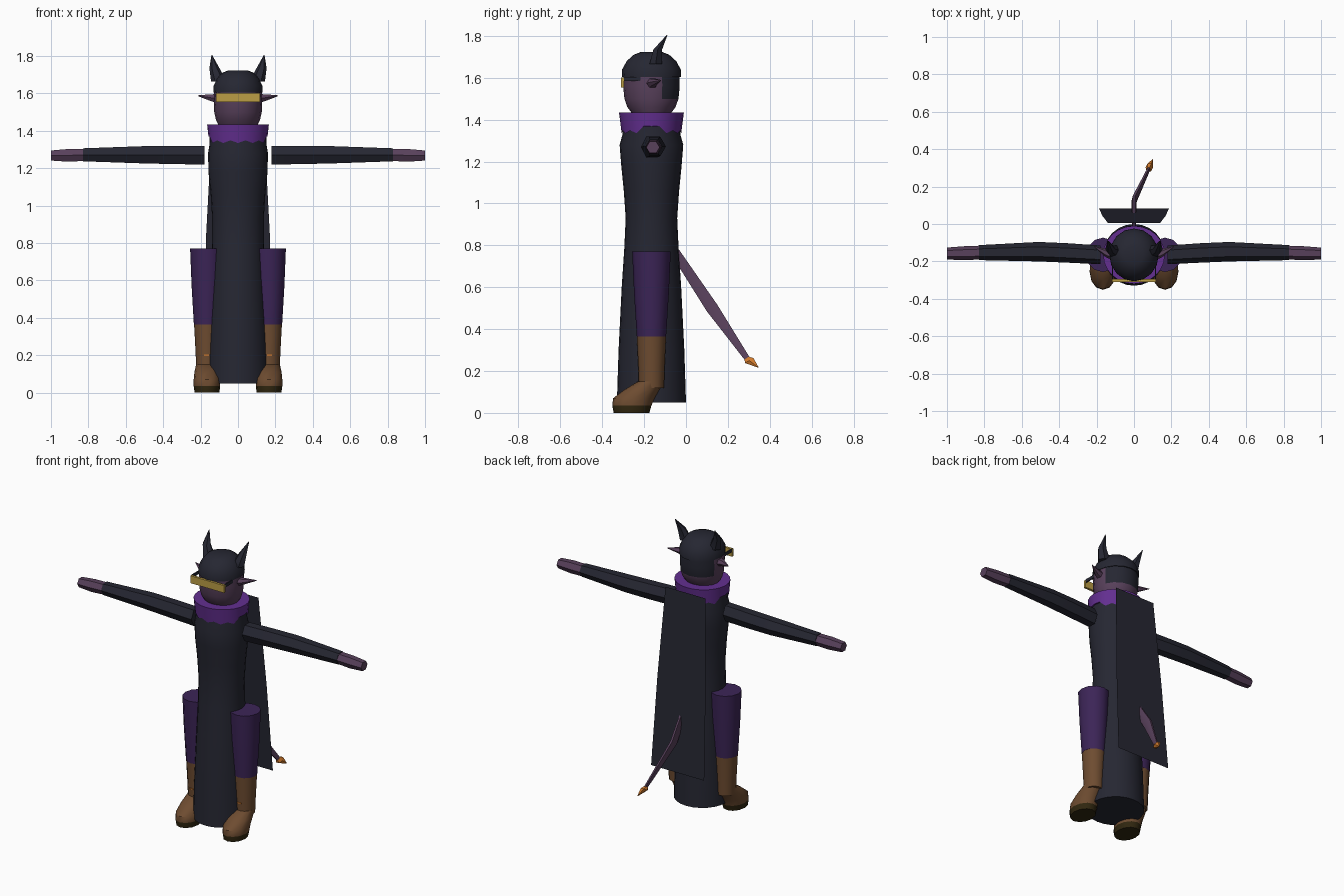
import bpy, bmesh, math
from mathutils import Vector

cube = bpy.data.objects.get("Cube")
if cube:
    bpy.data.objects.remove(cube, do_unlink=True)

X, Y, Z = Vector((1, 0, 0)), Vector((0, 1, 0)), Vector((0, 0, 1))
MID = -0.165  # depth of the body's axis


def material(name, r, g, b):
    m = bpy.data.materials.new(name)
    m.use_nodes = True
    m.diffuse_color = (r, g, b, 1)
    m.node_tree.nodes["Principled BSDF"].inputs["Base Color"].default_value = (r, g, b, 1)
    return m


BLACK = material("black cloth", 0.019, 0.020, 0.032)
VIOLET = material("violet collar", 0.125, 0.028, 0.28)
PLUM = material("plum trousers", 0.045, 0.018, 0.095)
SKIN = material("mauve skin", 0.098, 0.052, 0.105)
BROWN = material("brown leather", 0.155, 0.072, 0.03)
SOLE = material("dark sole", 0.03, 0.02, 0.005)
GOLD = material("gold visor", 0.5, 0.34, 0.06)
ORANGE = material("orange tip", 0.62, 0.19, 0.025)


def finish(name, bm, mats, rule=None, angle=40):
    bmesh.ops.recalc_face_normals(bm, faces=bm.faces)
    for f in bm.faces:
        f.smooth = True
        if rule:
            f.material_index = int(rule(f.calc_center_median()))
    me = bpy.data.meshes.new(name)
    bm.to_mesh(me)
    bm.free()
    me.set_sharp_from_angle(angle=math.radians(angle))
    for m in mats:
        me.materials.append(m)
    ob = bpy.data.objects.new(name, me)
    bpy.context.collection.objects.link(ob)
    return ob


def loft(name, sections, mats, sides=16, u=X, v=Y, rule=None, angle=40):
    """Skin elliptical sections (centre, radius along u, radius along v)."""
    bm = bmesh.new()
    rings = []
    for centre, ru, rv in sections:
        turns = [2 * math.pi * i / sides for i in range(sides)]
        rings.append([bm.verts.new(Vector(centre) + u * ru * math.cos(t) + v * rv * math.sin(t))
                      for t in turns])
    for a, b in zip(rings, rings[1:]):
        for i in range(sides):
            j = (i + 1) % sides
            bm.faces.new((a[i], a[j], b[j], b[i]))
    bm.faces.new(rings[0])
    bm.faces.new(rings[-1])
    return finish(name, bm, mats, rule, angle)


def upright(profile, x=0):
    """Profile rows (height, half width, half depth) on the body's axis."""
    return [((x, MID, z), rx, ry) for z, rx, ry in profile]


def box(name, lo, hi, mat):
    bm = bmesh.new()
    bmesh.ops.create_cube(bm, size=1)
    lo, hi = Vector(lo), Vector(hi)
    for vert in bm.verts:
        vert.co = (lo + hi) / 2 + vert.co * (hi - lo)
    return finish(name, bm, [mat])


# Long robe
loft("robe", upright([(0.05, 0.165, 0.165), (0.3, 0.158, 0.157), (0.6, 0.146, 0.142),
                      (0.78, 0.14, 0.13), (0.93, 0.138, 0.123), (1.06, 0.146, 0.132),
                      (1.18, 0.158, 0.144), (1.28, 0.16, 0.152), (1.33, 0.152, 0.138),
                      (1.41, 0.15, 0.142)]), [BLACK], 24)

# Collar with a ragged lower hem that rises over the shoulders
collar = loft("collar", upright([(1.335, 0.158, 0.142), (1.435, 0.165, 0.155)]), [VIOLET], 24)
for i, vert in enumerate(collar.data.vertices):
    if vert.co.z < 1.4:
        vert.co.z += 0.035 if abs(vert.co.x) > 0.14 else 0.014 * (i % 2)

# Head, with hair covering the back of the skull
loft("head", upright([(1.42, 0.1, 0.085), (1.46, 0.118, 0.115), (1.5, 0.127, 0.129),
                      (1.56, 0.13, 0.135), (1.62, 0.128, 0.134)]), [SKIN, BLACK], 16,
     rule=lambda c: c.z > 1.5 and c.y > -0.135)
loft("hair_cap", upright([(1.605, 0.132, 0.141), (1.64, 0.131, 0.14), (1.68, 0.112, 0.118),
                          (1.71, 0.085, 0.085), (1.724, 0.05, 0.05)]), [BLACK], 16)
box("visor", (-0.118, -0.31, 1.555), (0.118, -0.295, 1.602), GOLD)

for s, side in ((1, "left"), (-1, "right")):
    # Strap, ear and horn
    box(side + "_visor_strap", (s * 0.112, -0.297, 1.585), (s * 0.118, -0.2, 1.605), BLACK)
    loft(side + "_ear", [((s * 0.11, MID, 1.572), 0.03, 0.028),
                         ((s * 0.15, -0.155, 1.578), 0.023, 0.02),
                         ((s * 0.215, -0.12, 1.588), 0.002, 0.002)], [SKIN], 6, Y, Z)
    loft(side + "_horn", [((s * 0.102, -0.145, 1.665), 0.042, 0.034),
                          ((s * 0.126, -0.135, 1.735), 0.027, 0.024),
                          ((s * 0.14, -0.09, 1.805), 0.002, 0.002)], [BLACK], 6)

    # Sleeve and hand
    loft(side + "_sleeve", [((s * 0.178, MID, 1.27), 0.05, 0.058),
                            ((s * 0.35, -0.155, 1.271), 0.052, 0.056),
                            ((s * 0.51, -0.148, 1.272), 0.052, 0.053),
                            ((s * 0.83, -0.153, 1.272), 0.04, 0.04)], [BLACK], 6, Y, Z)
    loft(side + "_hand", [((s * 0.825, -0.153, 1.271), 0.037, 0.037),
                          ((s * 0.91, -0.156, 1.269), 0.037, 0.039),
                          ((s, -0.158, 1.268), 0.032, 0.031)], [SKIN], 6, Y, Z)

    # Trouser leg and boot
    leg_x = s * 0.166
    loft(side + "_trouser_leg", upright([(0.365, 0.07, 0.07), (0.57, 0.082, 0.083),
                                         (0.77, 0.09, 0.092)], leg_x), [PLUM], 12)
    loft(side + "_boot_shaft", upright([(0.12, 0.057, 0.06), (0.22, 0.061, 0.063),
                                        (0.37, 0.069, 0.07)], leg_x), [BROWN], 12)
    foot = [(0, -0.345, -0.175, 0.066), (0.035, -0.352, -0.165, 0.071),
            (0.07, -0.348, -0.15, 0.071), (0.11, -0.295, -0.128, 0.067),
            (0.15, -0.23, -0.105, 0.058)]
    loft(side + "_boot_foot", [((leg_x, (front + back) / 2, z), w, (back - front) / 2)
                               for z, front, back, w in foot],
         [BROWN, SOLE], 12, rule=lambda c: c.z < 0.03)
    box(side + "_boot_lace", (s * 0.155, -0.23, 0.197), (s * 0.182, -0.225, 0.203), ORANGE)

# Flat cape hanging from the collar
bm = bmesh.new()
rows = [[bm.verts.new((s * w, y, z)) for s in (-1, 1)]
        for z, y, w in ((1.41, 0.006, 0.14), (0.85, 0.045, 0.17), (0.292, 0.084, 0.187))]
for a, b in zip(rows, rows[1:]):
    bm.faces.new((a[0], a[1], b[1], b[0]))
finish("cape", bm, [BLACK])

# Tail, a thin blade that bends sideways, and its barbed tip
across = Vector((0, 0.87, 0.5))
loft("tail", [((0, -0.06, 0.78), 0.01, 0.025), ((0, 0.125, 0.5), 0.013, 0.034),
              ((0.08, 0.295, 0.255), 0.009, 0.015)], [SKIN], 6, X, across)
loft("tail_tip", [((0.077, 0.29, 0.262), 0.012, 0.014), ((0.082, 0.302, 0.25), 0.02, 0.027),
                  ((0.1, 0.345, 0.217), 0.002, 0.002)], [ORANGE], 6, X, across)
